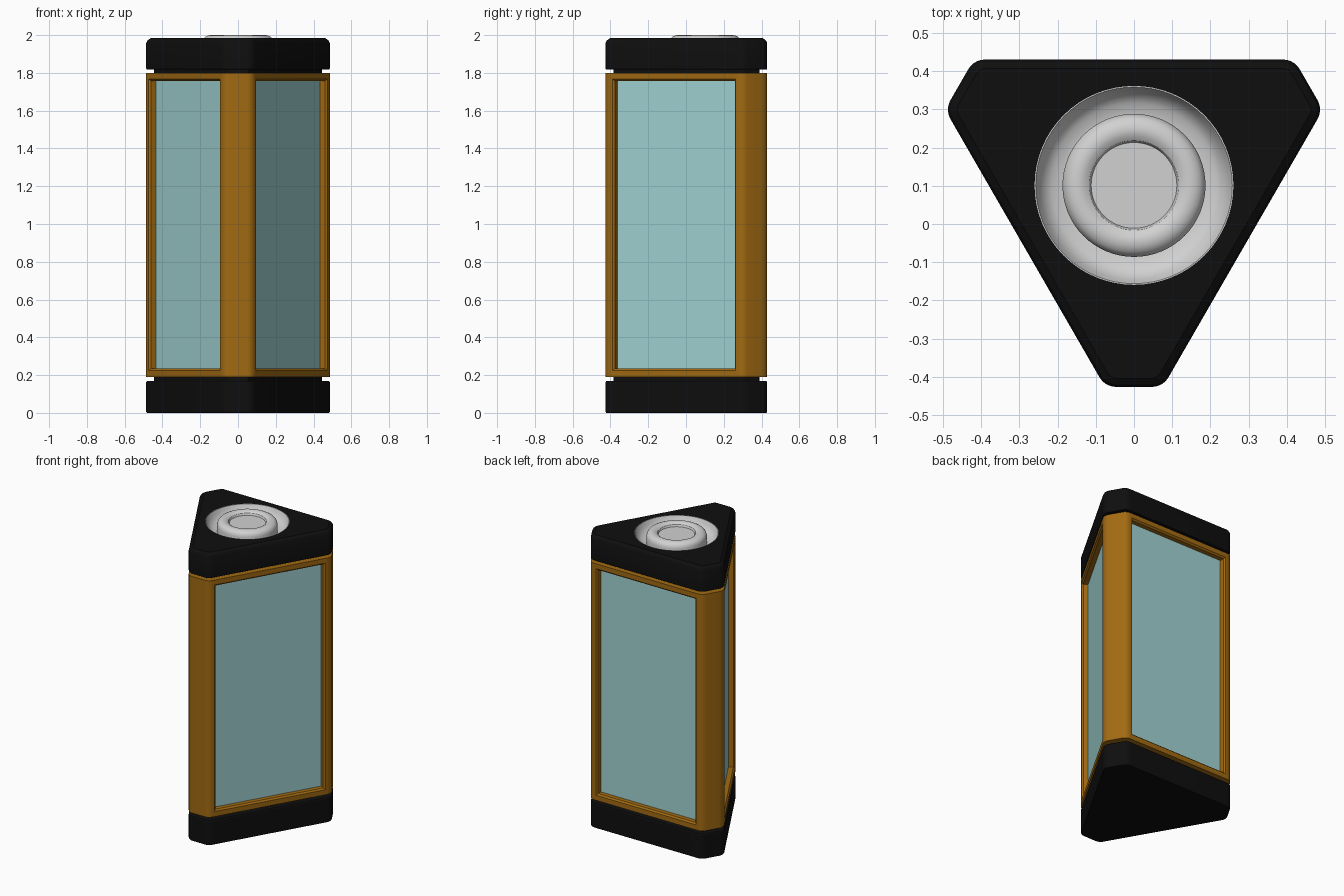
import bpy, bmesh, math
from mathutils import Vector

if "Cube" in bpy.data.objects:
    bpy.data.objects.remove(bpy.data.objects["Cube"])

CY = 0.101                 # y of the triangle's centre
D, T, R = 0.329, 0.527, 0.05   # side distance, clipped corner distance, edge radius


def material(name, rgb):
    m = bpy.data.materials.new(name)
    m.diffuse_color = (*rgb, 1)
    m.use_nodes = True
    m.node_tree.nodes["Principled BSDF"].inputs["Base Color"].default_value = m.diffuse_color
    return m


BLACK = material("black rubber", (0.0045, 0.0045, 0.0045))
GOLD = material("amber frame", (0.36, 0.145, 0.006))
TEAL = material("pale teal panel", (0.36, 0.66, 0.66))
GREY = material("light grey metal", (0.64, 0.64, 0.64))


def loft(name, rings, mat, smooth=True):
    """Skin a list of equal-length point rings and close both ends."""
    bm = bmesh.new()
    loops = [[bm.verts.new(p) for p in ring] for ring in rings]
    for a, b in zip(loops, loops[1:]):
        for i in range(len(a)):
            j = (i + 1) % len(a)
            bm.faces.new((a[i], a[j], b[j], b[i]))
    bm.faces.new(loops[0])
    bm.faces.new(loops[-1])
    bmesh.ops.recalc_face_normals(bm, faces=bm.faces)
    me = bpy.data.meshes.new(name)
    bm.to_mesh(me)
    bm.free()
    me.materials.append(mat)
    ob = bpy.data.objects.new(name, me)
    bpy.context.collection.objects.link(ob)
    if smooth:
        shade(ob)
    return ob


def shade(ob):
    bpy.ops.object.select_all(action='DESELECT')
    ob.select_set(True)
    bpy.context.view_layer.objects.active = ob
    bpy.ops.object.shade_smooth_by_angle(angle=math.radians(28))


def cut(ob, cutter):
    """Subtract the cutter from the object and delete it."""
    cutter.hide_render = True
    mod = ob.modifiers.new("cut", 'BOOLEAN')
    mod.operation = 'DIFFERENCE'
    mod.solver = 'EXACT'
    mod.object = cutter
    bpy.context.view_layer.objects.active = ob
    bpy.ops.object.modifier_apply(modifier=mod.name)
    bpy.data.objects.remove(cutter)


def outline(inset, z, steps=5):
    """Triangle with clipped, rounded corners."""
    rho = max(R - inset, 0.008)
    pts = []
    for k in range(6):
        p, q = (D, T) if k % 2 == 0 else (T, D)
        p, q = p - inset - rho, q - inset - rho
        a = math.radians(90 + 60 * k)
        # corner of the core hexagon: p along the normal, s along the tangent
        s = (q - p * 0.5) / math.sin(math.radians(60))
        cx = p * math.cos(a) - s * math.sin(a)
        cy = p * math.sin(a) + s * math.cos(a)
        for i in range(steps + 1):
            b = a + math.radians(60) * i / steps
            pts.append((cx + rho * math.cos(b), CY + cy + rho * math.sin(b), z))
    return pts


def body(name, profile, mat):
    return loft(name, [outline(o, z) for o, z in profile], mat)


def window_rect(angle, dist, half, z0, z1):
    """Upright rectangle facing the given direction."""
    n = Vector((math.cos(angle), math.sin(angle), 0))
    t = Vector((-n.y, n.x, 0))
    c = Vector((0, CY, 0)) + n * dist
    return [c + t * u + Vector((0, 0, z))
            for u, z in ((-half, z0), (half, z0), (half, z1), (-half, z1))]


def circle(r, z, n=64):
    return [(r * math.cos(2 * math.pi * i / n),
             CY + r * math.sin(2 * math.pi * i / n), z) for i in range(n)]


# Black base and the recessed necks above and below the frame
body("base", [(0.004, 0), (0, 0.006), (0, 0.162), (0.004, 0.168)], BLACK)
body("lower_neck", [(0.042, 0.16), (0.042, 0.195)], BLACK)
body("upper_neck", [(0.042, 1.795), (0.042, 1.825)], BLACK)

# Amber frame with three chamfered window openings and their panels
frame = body("frame", [(0, 0.19), (0, 1.80)], GOLD)
for k, side in enumerate(("back", "left", "right")):
    ang = math.radians(90 + 120 * k)
    rects = [window_rect(ang, D - depth, half, 0.235 - e, 1.757 + e)
             for depth, half, e in ((-0.01, 0.387, 0.02), (0.01, 0.367, 0),
                                    (0.046, 0.367, 0))]
    cut(frame, loft("window_cutter", rects, GOLD, False))
    loft(side + "_panel", [window_rect(ang, D - depth, 0.368, 0.234, 1.758)
                           for depth in (0.04, 0.049)], TEAL, False)
shade(frame)

# Black top cap with a softened upper edge and a round socket
cap = body("top_cap", [(0.004, 1.817), (0, 1.823), (0, 1.958), (0.007, 1.972),
                       (0.024, 1.984)], BLACK)
cut(cap, loft("socket_cutter", [circle(0.258, 1.90), circle(0.258, 2.1)], BLACK, False))
shade(cap)

# Grey dish with a raised, dimpled round button
loft("dish", [circle(r, z) for r, z in
              ((0.259, 1.905), (0.26, 1.986), (0.257, 1.986), (0.247, 1.962),
               (0.234, 1.942), (0.215, 1.928), (0.18, 1.92))], GREY)
loft("button", [circle(r, z) for r, z in
                ((0.187, 1.915), (0.187, 1.965), (0.183, 1.98), (0.174, 1.991),
                 (0.16, 1.998), (0.145, 2.0), (0.13, 1.997), (0.117, 1.988),
                 (0.112, 1.975))], GREY)
